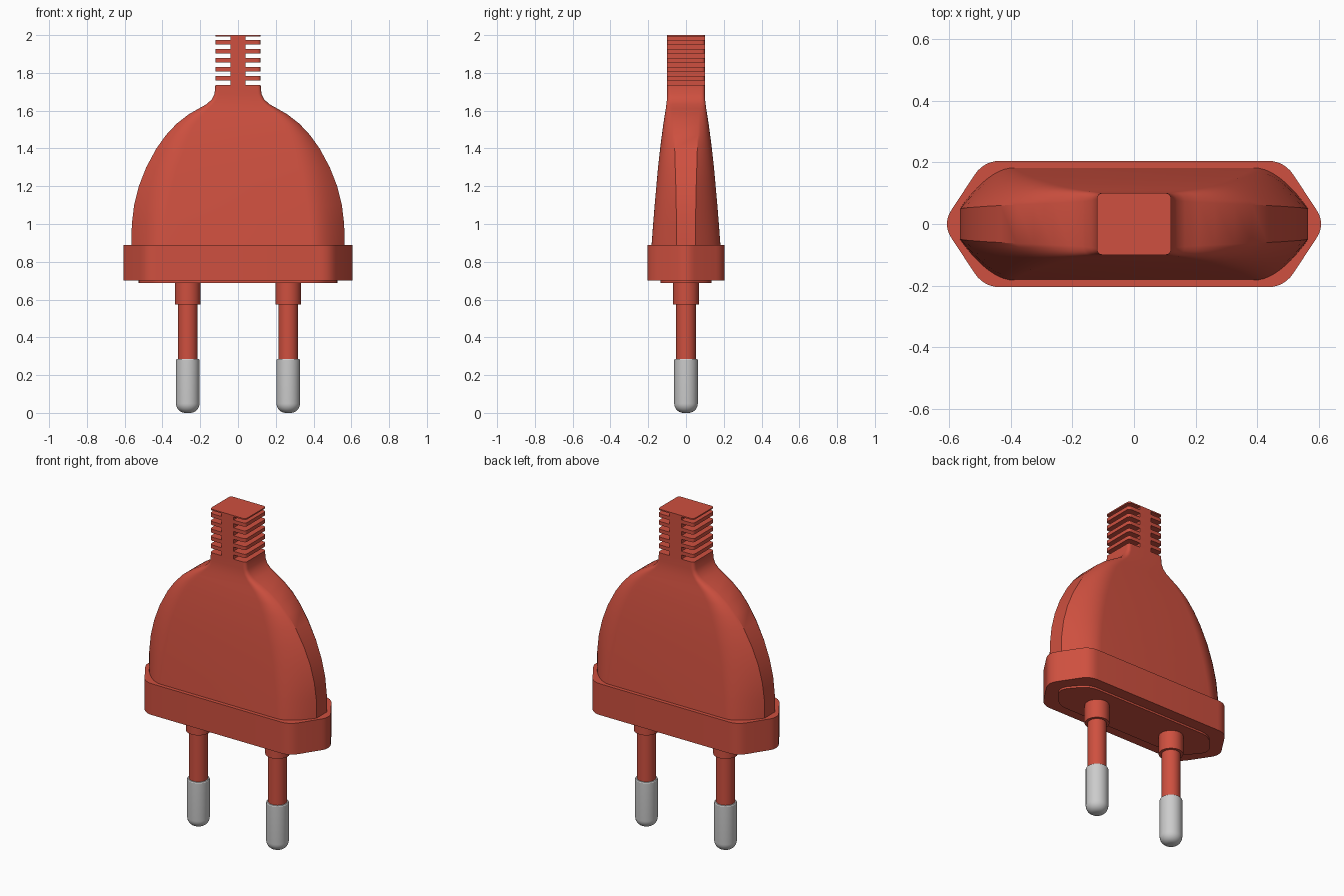
import bpy, bmesh, math
from mathutils import Vector

if "Cube" in bpy.data.objects:
    bpy.data.objects.remove(bpy.data.objects["Cube"])

red = bpy.data.materials.new("red_plastic")
red.diffuse_color = (0.62, 0.08, 0.05, 1)
red.use_nodes = True
red.node_tree.nodes["Principled BSDF"].inputs["Base Color"].default_value = red.diffuse_color


def finish(name, bm, mat=red, angle=30):
    bmesh.ops.recalc_face_normals(bm, faces=bm.faces)
    me = bpy.data.meshes.new(name)
    bm.to_mesh(me)
    bm.free()
    me.shade_smooth()
    me.set_sharp_from_angle(angle=math.radians(angle))
    if mat:
        me.materials.append(mat)
    ob = bpy.data.objects.new(name, me)
    bpy.context.collection.objects.link(ob)
    return ob


def loft(name, rings, mat=red, angle=30):
    """Skin a stack of equal-length closed rings and cap both ends."""
    bm = bmesh.new()
    vs = [[bm.verts.new(p) for p in r] for r in rings]
    n = len(vs[0])
    for a, b in zip(vs, vs[1:]):
        for i in range(n):
            j = (i + 1) % n
            bm.faces.new((a[i], a[j], b[j], b[i]))
    bm.faces.new(vs[0][::-1])
    bm.faces.new(vs[-1])
    return finish(name, bm, mat, angle)


def bezier(a, c, b, n):
    return [a * (1 - t) ** 2 + c * 2 * t * (1 - t) + b * t * t
            for t in (i / n for i in range(n + 1))]


def rounded(points, r, n=6):
    """Round each corner of a polygon, starting r away from it."""
    pts = [Vector(p) for p in points]
    out = []
    for i, p in enumerate(pts):
        u = (pts[i - 1] - p).normalized() * r
        v = (pts[(i + 1) % len(pts)] - p).normalized() * r
        out += bezier(p + u, p, p + v, n)
    return out


def prism(name, outline, z0, z1):
    return loft(name, [[(p.x, p.y, z) for p in outline] for z in (z0, z1)])


def hexagon(x, xc, y):
    return [(x, 0), (xc, y), (-xc, y), (-x, 0), (-xc, -y), (xc, -y)]


def turned(name, x, profile, mat=red, n=32):
    return loft(name, [[(x + r * math.cos(k * math.tau / n),
                         r * math.sin(k * math.tau / n), z)
                        for k in range(n)] for r, z in profile], mat)


# base flange and thin face plate under it
prism("flange", rounded(hexagon(0.622, 0.487, 0.205), 0.055), 0.70, 0.89)
prism("face_plate", rounded(hexagon(0.545, 0.43, 0.135), 0.06), 0.688, 0.71)

# body: z, half width, half depth, end strip half depth, flat front half width
stations = [
    (0.88, 0.565, 0.183, 0.050, 0.390), (1.00, 0.562, 0.174, 0.050, 0.380),
    (1.10, 0.550, 0.166, 0.052, 0.365), (1.20, 0.525, 0.157, 0.054, 0.345),
    (1.30, 0.486, 0.148, 0.057, 0.320), (1.40, 0.432, 0.137, 0.060, 0.285),
    (1.47, 0.382, 0.128, 0.063, 0.255), (1.53, 0.326, 0.120, 0.065, 0.225),
    (1.58, 0.262, 0.112, 0.068, 0.185), (1.61, 0.210, 0.107, 0.070, 0.155),
    (1.635, 0.165, 0.104, 0.073, 0.130), (1.66, 0.139, 0.101, 0.076, 0.112),
    (1.69, 0.124, 0.100, 0.079, 0.102), (1.735, 0.120, 0.100, 0.080, 0.100)]


def body_ring(z, w, d, e, c):
    t = min(1, max(0, (z - 0.89) / 0.8))
    f = 0.45 + 0.55 * t ** 3
    q = bezier(Vector((w, e)), Vector((c + f * (w - c), d)), Vector((c, d)), 10)
    m = [Vector((-p.x, p.y)) for p in reversed(q)]
    half = q + m
    return [(p.x, p.y, z) for p in half + [-p for p in half]]


loft("body", [body_ring(*s) for s in stations])

# strain relief: central web with stacked ribs
web = [(0.04, 0.1), (-0.04, 0.1), (-0.04, -0.1), (0.04, -0.1)]
prism("relief_web", [Vector(p) for p in web], 1.73, 1.995)
rib = rounded([(0.12, 0.1), (-0.12, 0.1), (-0.12, -0.1), (0.12, -0.1)], 0.02)
for i in range(5):
    z = 1.761 + 0.0475 * i
    prism(f"relief_rib_{i + 1}", rib, z, z + 0.022)
prism("relief_cap", rib, 1.992, 2.0)

# pins: collar, sleeve and rounded metal tip
dome = [(0.0625 - 0.05 * (1 - math.sin(a)), 0.05 * (1 - math.cos(a)))
        for a in (k * math.pi / 16 for k in range(9))]
for side, x in (("left", -0.266), ("right", 0.266)):
    turned(f"{side}_pin_collar", x, [(0.068, 0.575), (0.068, 0.70)])
    turned(f"{side}_pin_sleeve", x, [(0.052, 0.27), (0.052, 0.60)])
    turned(f"{side}_pin_tip", x, dome + [(0.0625, 0.28), (0.0595, 0.285)], None)
